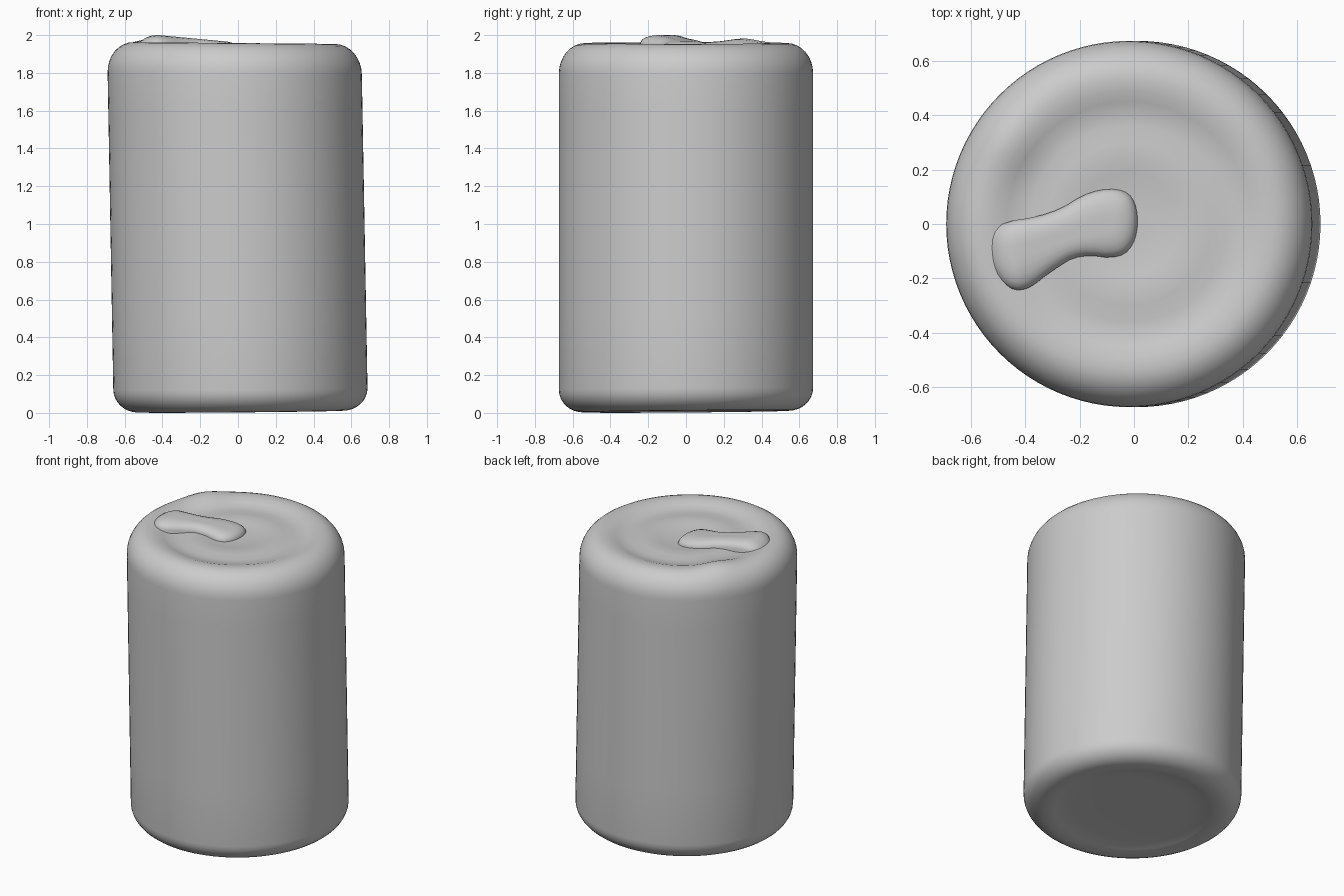
import bpy, bmesh, math
from mathutils import Vector

cube = bpy.data.objects.get("Cube")
if cube:
    bpy.data.objects.remove(cube, do_unlink=True)

SEGMENTS = 96
RADIUS = 0.673


def add_object(name, bm, angle):
    bmesh.ops.recalc_face_normals(bm, faces=bm.faces)
    mesh = bpy.data.meshes.new(name)
    bm.to_mesh(mesh)
    bm.free()
    obj = bpy.data.objects.new(name, mesh)
    bpy.context.collection.objects.link(obj)
    bpy.ops.object.select_all(action='DESELECT')
    obj.select_set(True)
    bpy.context.view_layer.objects.active = obj
    bpy.ops.object.shade_smooth_by_angle(angle=math.radians(angle))
    return obj


def fillet(size_r, size_z, z, direction, steps=8):
    """Quarter ellipse from the side wall in to the end of the can."""
    pts = []
    for i in range(steps + 1):
        a = math.pi / 2 * i / steps
        pts.append((RADIUS - size_r * (1 - math.cos(a)),
                    z + direction * size_z * math.sin(a)))
    return pts


def bridge(bm, a, b):
    n = len(a)
    for i in range(n):
        j = (i + 1) % n
        bm.faces.new((a[i], a[j], b[j], b[i]))


def bump(x, y, cx, cy, width):
    return math.exp(-((x - cx) ** 2 + (y - cy) ** 2) / width ** 2)


def settle(x, y, z):
    """Slight lean of the can, uneven ends and a raised patch of the rim."""
    t = z / 2
    z += 0.009 * x * (1 - 2 * t) + 0.008 * y * (1 - t)
    if t > 0.9:
        z += 0.02 * bump(x, y, -0.43, 0.30, 0.12)
    return x + 0.015 - 0.036 * t, y, z


# Can body: base dish, rounded wall and shallow lid in one turned profile
base = [(0.15, 0.025), (0.36, 0.025), (0.44, 0.022), (0.48, 0.012), (0.51, 0.007)]
lid = [(0.49, 1.955), (0.45, 1.942), (0.41, 1.930), (0.36, 1.928),
       (0.30, 1.934), (0.25, 1.936), (0.19, 1.929), (0.13, 1.92), (0.06, 1.918)]
profile = (base + fillet(0.13, 0.12, 0.127, -1)[::-1]
           + [(RADIUS, z) for z in (0.5, 0.9, 1.3, 1.6)]
           + fillet(0.14, 0.16, 1.798, 1) + lid)

bm = bmesh.new()
rings = []
for r, z in profile:
    ring = []
    for i in range(SEGMENTS):
        a = math.tau * i / SEGMENTS
        ring.append(bm.verts.new(settle(r * math.cos(a), r * math.sin(a), z)))
    rings.append(ring)
for lower, upper in zip(rings, rings[1:]):
    bridge(bm, lower, upper)
bm.faces.new(rings[0][::-1])
bm.faces.new(rings[-1])
add_object("can_body", bm, 60)

# Pull tab: bent, rounded tongue lying on the lid, highest near the rim
outline = [Vector(p) for p in (
    (-0.53, 0.0), (-0.30, 0.035), (-0.16, 0.125), (-0.03, 0.13), (0.015, 0.06),
    (0.01, -0.06), (-0.05, -0.13), (-0.20, -0.11), (-0.30, -0.17),
    (-0.40, -0.25), (-0.48, -0.23), (-0.545, -0.13))]
for _ in range(2):
    cut = []
    for p, q in zip(outline, outline[1:] + outline[:1]):
        cut += [p.lerp(q, 0.25), p.lerp(q, 0.75)]
    outline = cut


def tab_height(x):
    if x < -0.42:
        return 2.0 - 2.2 * (x + 0.42) ** 2
    return 2.0 - 0.095 * (x + 0.42)


bm = bmesh.new()
rings = []
for scale, drop in ((1.0, 0.09), (1.0, 0.04), (0.93, 0.024), (0.8, 0.012),
                    (0.6, 0.004), (0.35, 0.0), (0.15, 0.0)):
    ring = []
    for p in outline:
        sx = min(max(p.x, -0.42), -0.09)
        spine = Vector((sx, -0.10 + 0.30 * (sx + 0.42)))
        q = spine.lerp(p, scale)
        ring.append(bm.verts.new((q.x, q.y, tab_height(q.x) - drop)))
    rings.append(ring)
for lower, upper in zip(rings, rings[1:]):
    bridge(bm, lower, upper)
bm.faces.new(rings[0][::-1])
bm.faces.new(rings[-1])
add_object("pull_tab", bm, 60)
